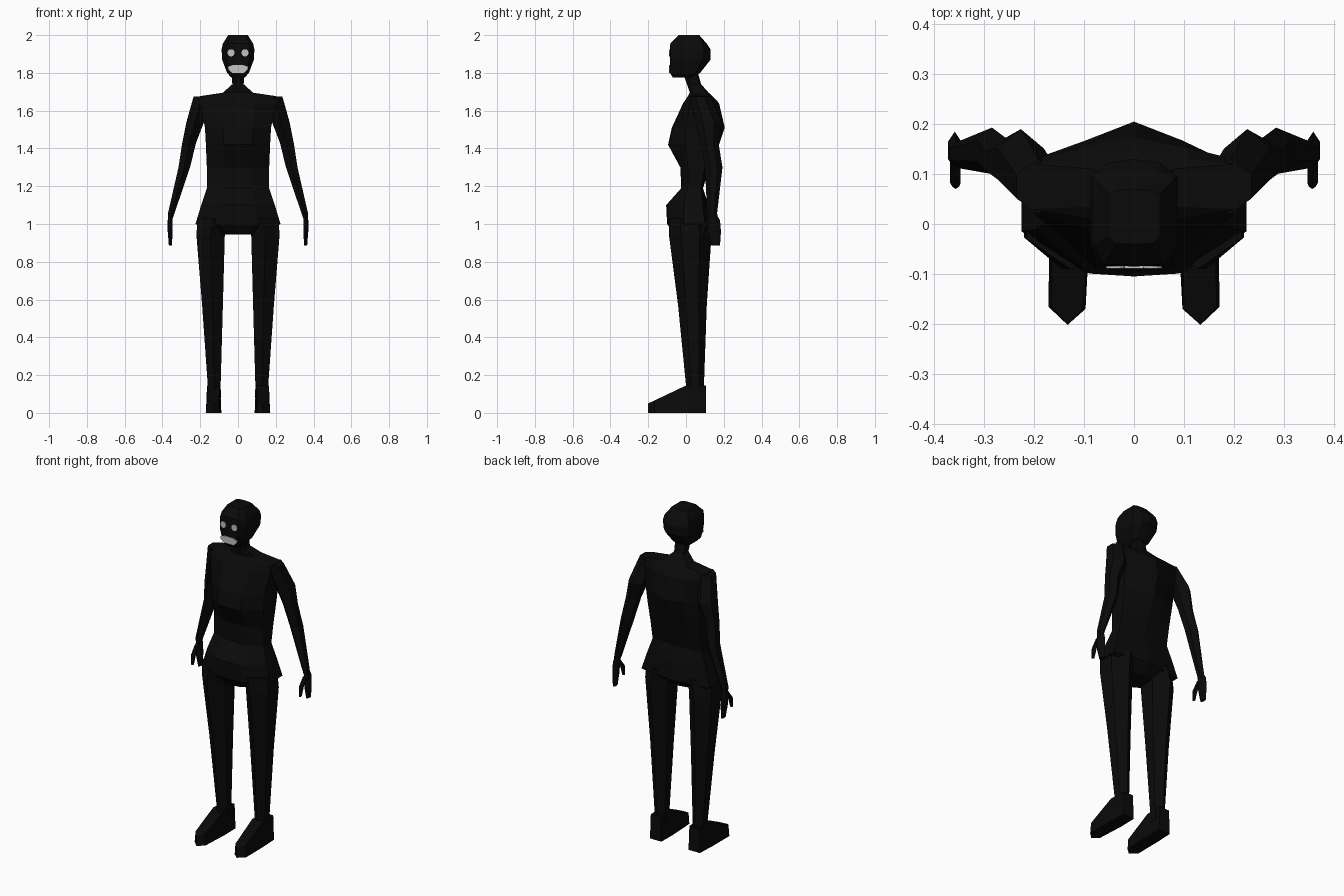
import bpy, bmesh, math
from mathutils import Vector

cube = bpy.data.objects.get("Cube")
if cube:
    bpy.data.objects.remove(cube, do_unlink=True)


def material(name, value):
    mat = bpy.data.materials.new(name)
    mat.use_nodes = True
    colour = (value, value, value, 1)
    mat.diffuse_color = colour
    mat.node_tree.nodes["Principled BSDF"].inputs["Base Color"].default_value = colour
    return mat


BLACK = material("black skin", 0.003)
GREY = material("pale grey", 0.55)


def loft(name, rings, mat=BLACK, flip=False):
    """Skin a list of equal-length rings of points and cap both ends."""
    bm = bmesh.new()
    side = -1 if flip else 1
    loops = [[bm.verts.new((side * x, y, z)) for x, y, z in ring] for ring in rings]
    count = len(loops[0])
    for low, high in zip(loops, loops[1:]):
        for i in range(count):
            j = (i + 1) % count
            bm.faces.new((low[i], low[j], high[j], high[i]))
    bm.faces.new(loops[0])
    bm.faces.new(loops[-1])
    bmesh.ops.recalc_face_normals(bm, faces=bm.faces)
    mesh = bpy.data.meshes.new(name)
    bm.to_mesh(mesh)
    bm.free()
    mesh.materials.append(mat)
    obj = bpy.data.objects.new(name, mesh)
    bpy.context.collection.objects.link(obj)
    return obj


def body_ring(section, front_width, back_width, back_slope):
    """Symmetric ring from height, half width and four depths."""
    z, w, front, side_front, side_back, back = section
    half = [(front_width * w, front + (side_front - front) * 0.06),
            (w, side_front), (w, side_back),
            (back_width * w, back + (side_back - back) * back_slope)]
    points = [(0, front)] + half + [(0, back)] + [(-x, y) for x, y in reversed(half)]
    return [(x, y, z) for x, y in points]


def limb_ring(section):
    """Six-sided ring with a ridge at the front and the back."""
    z, inner, outer, front, back = section
    mid, inset = (inner + outer) / 2, (back - front) * 0.28
    return [(mid, front, z), (outer, front + inset, z), (outer, back - inset, z),
            (mid, back, z), (inner, back - inset, z), (inner, front + inset, z)]


# Torso with neck and hips: height, half width, front, side front, side back, back
torso = [
    (0.945, 0.09, -0.06, -0.03, 0.05, 0.07),
    (1.0, 0.225, -0.1, -0.015, 0.1, 0.13),
    (1.1, 0.195, -0.105, -0.01, 0.09, 0.12),
    (1.19, 0.165, -0.025, 0.01, 0.08, 0.09),
    (1.3, 0.165, -0.03, 0.01, 0.1, 0.125),
    (1.42, 0.17, -0.095, 0, 0.12, 0.175),
    (1.51, 0.175, -0.075, 0, 0.13, 0.205),
    (1.64, 0.2, -0.015, 0.02, 0.13, 0.175),
    (1.677, 0.2, 0.01, 0.03, 0.12, 0.14),
    (1.695, 0.08, 0.02, 0.035, 0.11, 0.12),
    (1.74, 0.03, 0.005, 0.02, 0.07, 0.08),
    (1.81, 0.035, -0.02, 0, 0.05, 0.06),
]
loft("torso", [body_ring(s, 0.45, 0.55, 0.5) for s in torso])

# Head with a flat face
head = [
    (1.775, 0.035, -0.07, -0.055, 0.02, 0.03),
    (1.8, 0.058, -0.085, -0.06, 0.05, 0.075),
    (1.87, 0.084, -0.085, -0.045, 0.09, 0.13),
    (1.925, 0.087, -0.085, -0.045, 0.095, 0.13),
    (1.955, 0.08, -0.083, -0.04, 0.09, 0.11),
    (2.0, 0.052, -0.04, -0.025, 0.06, 0.07),
]
loft("head", [body_ring(s, 0.72, 0.6, 0.2) for s in head])


def face_plate(name, outline):
    loft(name, [[(x, y, z) for x, z in outline] for y in (-0.084, -0.089)], GREY)


# Limbs: height, inner and outer x, front and back y
leg = [
    (0.08, 0.09, 0.165, 0, 0.1),
    (0.145, 0.092, 0.16, 0, 0.095),
    (0.57, 0.08, 0.19, -0.042, 0.11),
    (0.94, 0.07, 0.22, -0.09, 0.135),
    (1.03, 0.04, 0.215, -0.09, 0.125),
]
arm = [
    (1.02, 0.348, 0.369, 0.115, 0.168),
    (1.06, 0.335, 0.37, 0.112, 0.165),
    (1.3, 0.254, 0.315, 0.1, 0.193),
    (1.43, 0.222, 0.295, 0.08, 0.172),
    (1.54, 0.18, 0.273, 0.05, 0.19),
    (1.675, 0.15, 0.235, 0.02, 0.13),
]
hand = [
    (0.885, 0.35, 0.366, 0.135, 0.18),
    (0.96, 0.346, 0.372, 0.115, 0.185),
    (1.02, 0.346, 0.372, 0.11, 0.18),
    (1.045, 0.345, 0.368, 0.12, 0.165),
]
thumb = [
    (0.92, 0.35, 0.364, 0.07, 0.088),
    (0.975, 0.347, 0.368, 0.072, 0.108),
    (1.02, 0.348, 0.368, 0.108, 0.14),
]
foot = [(0.09, 0.105), (0.165, 0.105), (0.17, 0), (0.171, -0.166),
        (0.133, -0.202), (0.097, -0.17), (0.088, 0)]


def foot_top(x, y):
    height = min(0.145, 0.05 + (y + 0.2) * 0.475)
    return (0.13 + (x - 0.13) * 0.85, y, height)


for side, flip in (("left", False), ("right", True)):
    for part, sections in (("leg", leg), ("arm", arm), ("hand", hand), ("thumb", thumb)):
        loft(f"{side}_{part}", [limb_ring(s) for s in sections], flip=flip)
    loft(f"{side}_foot", [[(x, y, 0) for x, y in foot],
                          [foot_top(x, y) for x, y in foot]], flip=flip)
    # Round eye on the face
    centre = -0.037 if flip else 0.037
    turns = [math.tau * i / 12 for i in range(12)]
    face_plate(f"{side}_eye", [(centre + 0.019 * math.cos(a), 1.906 + 0.019 * math.sin(a))
                               for a in turns])

# Wide mouth
lips = [(0.03, 1.8), (0.052, 1.817), (0.055, 1.832), (0.025, 1.842)]
face_plate("mouth", lips + [(-x, z) for x, z in reversed(lips)])
